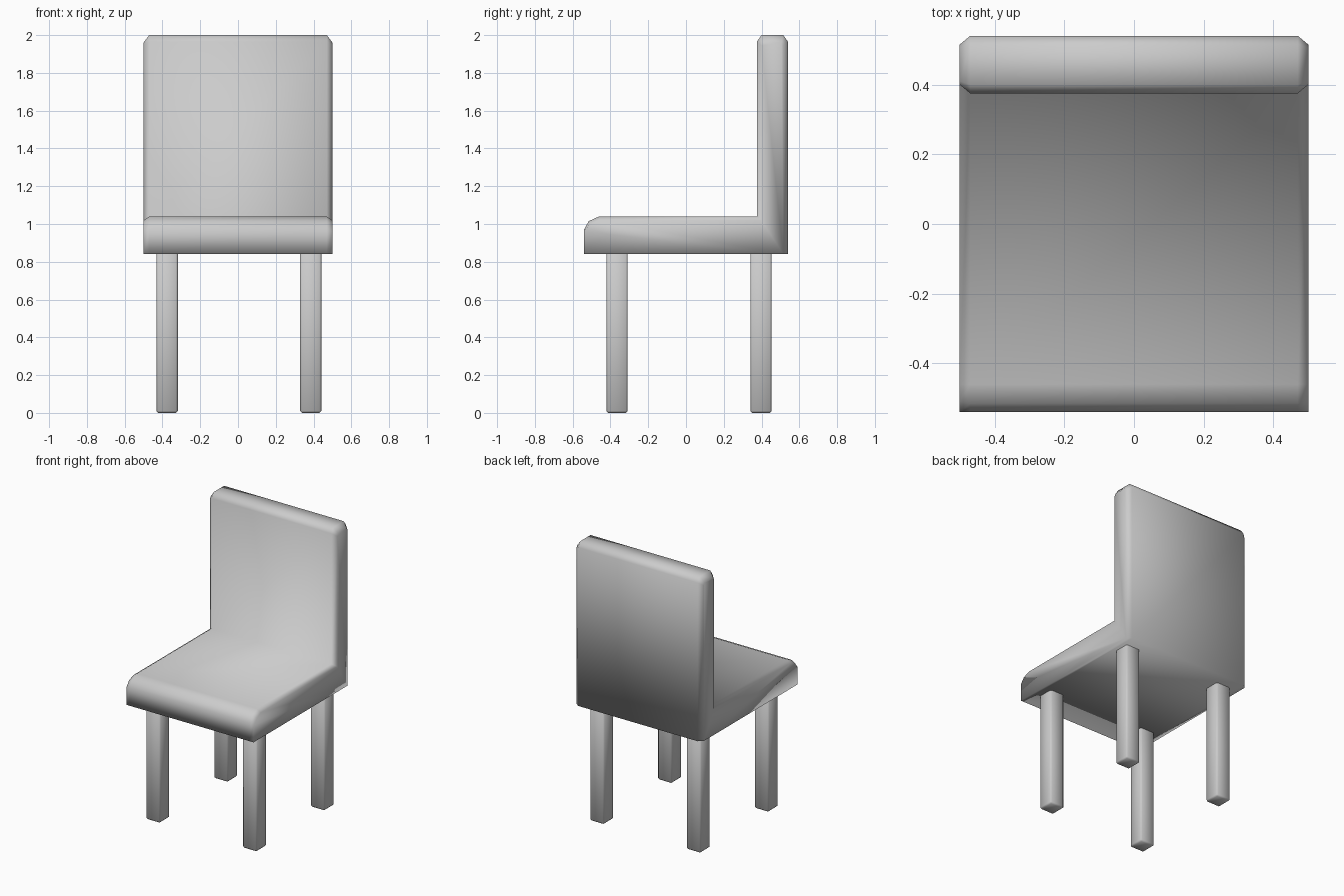
import bpy, bmesh

if "Cube" in bpy.data.objects:
    bpy.data.objects.remove(bpy.data.objects["Cube"])


def add_object(name, bm):
    bmesh.ops.recalc_face_normals(bm, faces=bm.faces)
    for f in bm.faces:
        f.smooth = True
    mesh = bpy.data.meshes.new(name)
    bm.to_mesh(mesh)
    bm.free()
    obj = bpy.data.objects.new(name, mesh)
    bpy.context.collection.objects.link(obj)
    return obj


# Side profiles (y, z): the full one and the slightly inset one for the ends
full = [(-.54, .84), (-.54, .97), (-.515, 1.015), (-.46, 1.04), (.375, 1.04),
        (.375, 1.965), (.40, 2.0), (.515, 2.0), (.54, 1.965), (.54, .84)]
inset = [(-.54, .84), (-.54, .96), (-.51, 1.0), (-.46, 1.02), (.40, 1.02),
         (.40, 1.945), (.41, 1.96), (.505, 1.96), (.515, 1.945), (.515, .84)]

# Seat and backrest: one L-shaped loft with chamfered sides
bm = bmesh.new()
rings = [[bm.verts.new((x, y, z)) for y, z in prof]
         for x, prof in ((-.5, inset), (-.47, full), (.47, full), (.5, inset))]
n = len(full)
for a, b in zip(rings, rings[1:]):
    for i in range(n):
        j = (i + 1) % n
        bm.faces.new((a[i], a[j], b[j], b[i]))
# End caps, split into a seat part and a backrest part
for r in (rings[0], rings[-1]):
    bm.faces.new((r[0], r[1], r[2], r[3], r[4], r[9]))
    bm.faces.new((r[4], r[5], r[6], r[7], r[8], r[9]))
add_object("seat_and_backrest", bm)

# Four square legs with softened edges
W, TOP = .113, .85
for xname, x in (("left", -.375), ("right", .385)):
    for yname, y in (("front", -.365), ("back", .397)):
        bm = bmesh.new()
        bmesh.ops.create_cube(bm, size=1)
        for v in bm.verts:
            v.co = (v.co.x * W + x, v.co.y * W + y, (v.co.z + .5) * TOP)
        bmesh.ops.bevel(bm, geom=bm.edges[:], offset=.01, segments=1,
                        affect='EDGES')
        add_object(f"{yname}_{xname}_leg", bm)
